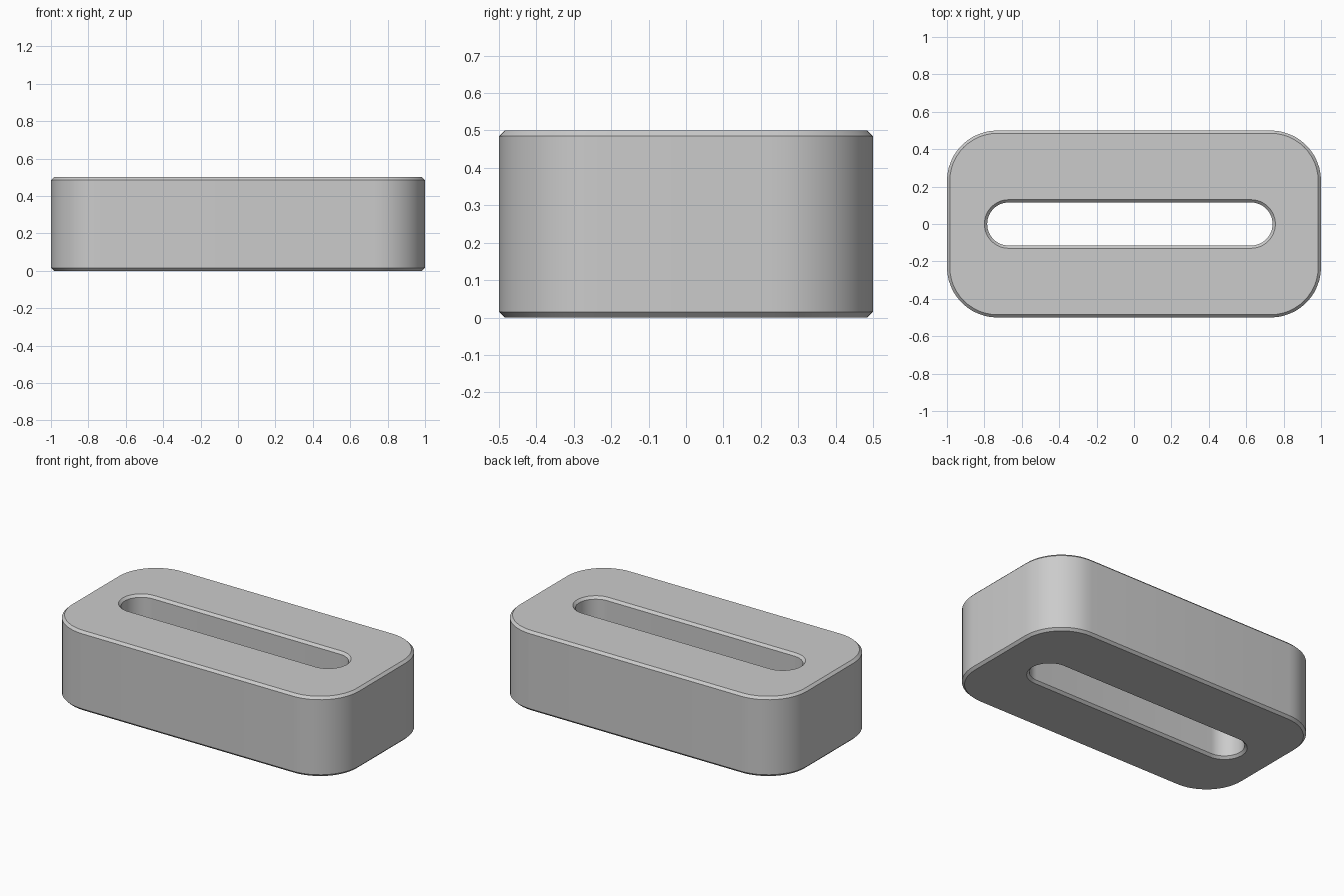
import bpy
import bmesh
from math import cos, sin, pi

cube = bpy.data.objects.get("Cube")
if cube:
    bpy.data.objects.remove(cube, do_unlink=True)

HEIGHT = 0.5
CHAMFER = 0.015
STEPS = 12  # segments per corner


def outline(cx, half_x, half_y, radius, offset):
    """Rounded rectangle grown outward by offset, as (x, y) points."""
    points = []
    corners = ((1, 1), (-1, 1), (-1, -1), (1, -1))
    for quarter, (sx, sy) in enumerate(corners):
        for i in range(STEPS + 1):
            a = (quarter + i / STEPS) * pi / 2
            points.append((cx + sx * (half_x - radius) + (radius + offset) * cos(a),
                           sy * (half_y - radius) + (radius + offset) * sin(a)))
    return points


def ring(bm, shape, offset, z):
    return [bm.verts.new((x, y, z)) for x, y in outline(*shape, offset)]


# Body outline and the through slot: centre x, half length, half width, radius
body = (0, 1.0, 0.5, 0.27)
slot = (-0.022, 0.763, 0.115, 0.115)
low, high = CHAMFER, HEIGHT - CHAMFER

# Closed section: up the outside, across the top, down the slot
bm = bmesh.new()
rings = [
    ring(bm, body, -CHAMFER, 0),
    ring(bm, body, 0, low),
    ring(bm, body, 0, high),
    ring(bm, body, -CHAMFER, HEIGHT),
    ring(bm, slot, CHAMFER, HEIGHT),
    ring(bm, slot, 0, high),
    ring(bm, slot, 0, low),
    ring(bm, slot, CHAMFER, 0),
]
for k, a in enumerate(rings):
    b = rings[(k + 1) % len(rings)]
    for i in range(len(a)):
        j = (i + 1) % len(a)
        bm.faces.new((a[i], a[j], b[j], b[i]))
bmesh.ops.remove_doubles(bm, verts=bm.verts, dist=0.00001)
bmesh.ops.recalc_face_normals(bm, faces=bm.faces)

mesh = bpy.data.meshes.new("slotted_block")
bm.to_mesh(mesh)
bm.free()
block = bpy.data.objects.new("slotted_block", mesh)
bpy.context.collection.objects.link(block)

# Plain grey finish
grey = bpy.data.materials.new("light_grey")
grey.use_nodes = True
colour = (0.6, 0.6, 0.6, 1)
grey.diffuse_color = colour
for node in grey.node_tree.nodes:
    if node.type == 'BSDF_PRINCIPLED':
        node.inputs["Base Color"].default_value = colour
mesh.materials.append(grey)

# Smooth walls, crisp chamfers
bpy.ops.object.select_all(action='DESELECT')
block.select_set(True)
bpy.context.view_layer.objects.active = block
bpy.ops.object.shade_smooth_by_angle(angle=pi / 6)
